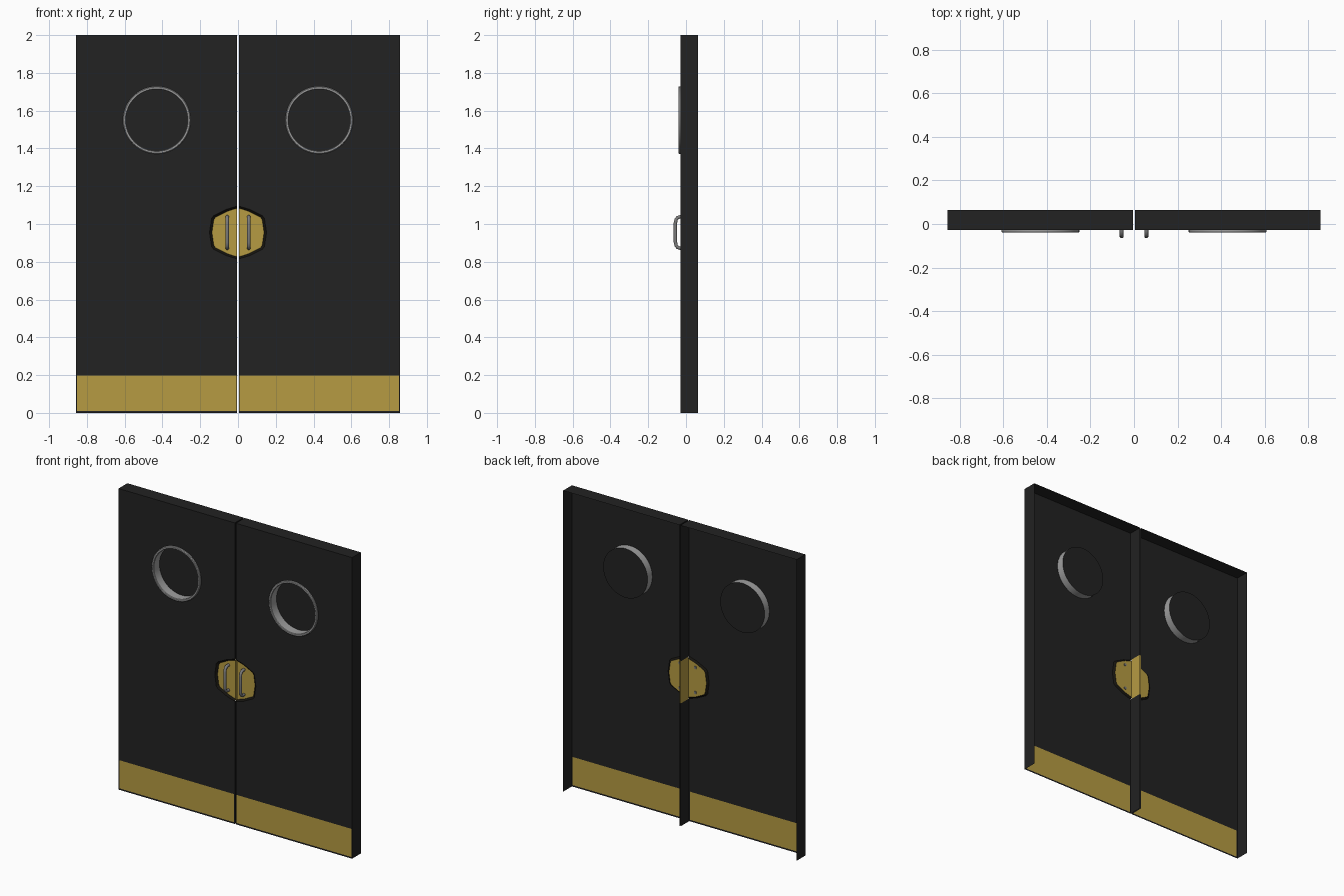
import bpy, bmesh, math

if "Cube" in bpy.data.objects:
    bpy.data.objects.remove(bpy.data.objects["Cube"])

def material(name, rgb):
    m = bpy.data.materials.new(name)
    m.diffuse_color = (*rgb, 1)
    m.use_nodes = True
    m.node_tree.nodes["Principled BSDF"].inputs["Base Color"].default_value = m.diffuse_color
    return m

BLACK = material("black_paint", (0.016, 0.016, 0.016))
RIM = material("dark_rim", (0.008, 0.007, 0.005))
GOLD = material("brass", (0.47, 0.33, 0.055))
CHROME = material("light_metal", (0.35, 0.35, 0.35))
STEEL = material("grey_metal", (0.2, 0.2, 0.2))

IN, OUT, TOP = 0.004, 0.858, 2.0          # door leaf limits
FRONT, BACK, RECESS = -0.028, 0.064, -0.018
CX, CZ, R = 0.43, 1.55, 0.163             # porthole
PZ = 0.955                                # handle plate centre height

# half outline of the handle plate, and its smaller inner copy
plate = [(IN, 1.095), (0.06, 1.078), (0.13, 1.043), (0.14, 1.03), (0.151, PZ),
         (0.14, 0.88), (0.13, 0.867), (0.06, 0.832), (IN, 0.815)]
inner = [(IN + (x - IN) * 0.91, PZ + (z - PZ) * 0.92) for x, z in plate]
kick = [(0.009, 0.01), (0.852, 0.01), (0.852, 0.197), (0.009, 0.197)]
SEG = 48
circle = [(math.cos(2 * math.pi * i / SEG), math.sin(2 * math.pi * i / SEG)) for i in range(SEG)]

def finish(name, bm, mats, smooth=False):
    """Turn a bmesh of the right half into a mirrored object."""
    me = bpy.data.meshes.new(name)
    bm.to_mesh(me)
    bm.free()
    for m in mats:
        me.materials.append(m)
    ob = bpy.data.objects.new(name, me)
    bpy.context.collection.objects.link(ob)
    mir = ob.modifiers.new("mirror", 'MIRROR')
    mir.use_mirror_merge = False
    if smooth:
        bpy.context.view_layer.objects.active = ob
        ob.select_set(True)
        bpy.ops.object.shade_smooth_by_angle(angle=math.radians(35))
        ob.select_set(False)
    return ob

def face(bm, pts, mat=0):
    f = bm.faces.new([bm.verts.new(p) for p in pts])
    f.material_index = mat
    return f

def flange(bm, x, z0, z1, y0, side, mat=0):
    """Upright strip running back from the front sheet, facing +x or -x."""
    pts = [(x, y0, z0), (x, BACK, z0), (x, BACK, z1), (x, y0, z1)]
    face(bm, pts if side > 0 else pts[::-1], mat)

# door leaf: front sheet with openings, plus side, meeting and top flanges
bm = bmesh.new()
outer = [(IN, 0), (OUT, 0), (OUT, TOP), (IN, TOP)] + plate
hole = [(CX + R * c, CZ + R * s) for c, s in circle]
edges = []
for loop in (outer, kick, hole):
    vs = [bm.verts.new((x, FRONT, z)) for x, z in loop]
    edges += [bm.edges.new((vs[i - 1], vs[i])) for i in range(len(vs))]
bmesh.ops.triangle_fill(bm, use_beauty=True, use_dissolve=False, edges=edges, normal=(0, -1, 0))
for f in bm.faces:
    f.normal_update()
    if f.normal.y > 0:
        f.normal_flip()
flange(bm, OUT, 0, TOP, FRONT, 1)
flange(bm, IN, 0, plate[-1][1], FRONT, -1)
flange(bm, IN, plate[0][1], TOP, FRONT, -1)
face(bm, [(IN, FRONT, TOP), (OUT, FRONT, TOP), (OUT, BACK, TOP), (IN, BACK, TOP)])
finish("door_leaf", bm, [BLACK])

# brass kick plate
bm = bmesh.new()
face(bm, [(x, FRONT, z) for x, z in kick])
finish("kick_plate", bm, [GOLD])

# recessed handle plate with dark sloped rim and brass meeting edge
bm = bmesh.new()
face(bm, [(x, RECESS, z) for x, z in inner[::-1]])
for (a, b), (c, d) in zip(zip(plate, plate[1:]), zip(inner, inner[1:])):
    face(bm, [(a[0], FRONT, a[1]), (c[0], RECESS, c[1]),
              (d[0], RECESS, d[1]), (b[0], FRONT, b[1])], 1)
flange(bm, IN, plate[-1][1], plate[0][1], RECESS, -1)
finish("handle_plate", bm, [GOLD, RIM])

# porthole ring: turned profile (radius, y) reaching back to the pane
bm = bmesh.new()
PANE = 0.022
profile = [(0.179, FRONT), (0.179, -0.036), (0.175, -0.04), (0.166, -0.04), (R, -0.036), (R, PANE)]
rings = [[bm.verts.new((CX + r * c, y, CZ + r * s)) for c, s in circle] for r, y in profile]
for a, b in zip(rings, rings[1:]):
    for i in range(SEG):
        bm.faces.new((a[i - 1], a[i], b[i], b[i - 1]))
finish("porthole_ring", bm, [CHROME], True)

# porthole pane
bm = bmesh.new()
face(bm, [(CX + R * c, PANE, CZ + R * s) for c, s in circle])
finish("porthole_pane", bm, [BLACK])

# pull handles: bent round bars
half = [(-0.013, 0.083), (-0.032, 0.083), (-0.044, 0.079), (-0.052, 0.069), (-0.056, 0.052)]
path = half + [(y, -z) for y, z in half[::-1]]
for side, label in ((-1, "left"), (1, "right")):
    cu = bpy.data.curves.new("pull_handle_" + label, 'CURVE')
    cu.dimensions = '3D'
    cu.bevel_depth = 0.0095
    cu.bevel_resolution = 3
    cu.use_fill_caps = True
    sp = cu.splines.new('POLY')
    sp.points.add(len(path) - 1)
    for p, (y, z) in zip(sp.points, path):
        p.co = (side * 0.057, y, PZ + z, 1)
    sp.use_smooth = True
    cu.materials.append(STEEL)
    bpy.context.collection.objects.link(bpy.data.objects.new(cu.name, cu))
